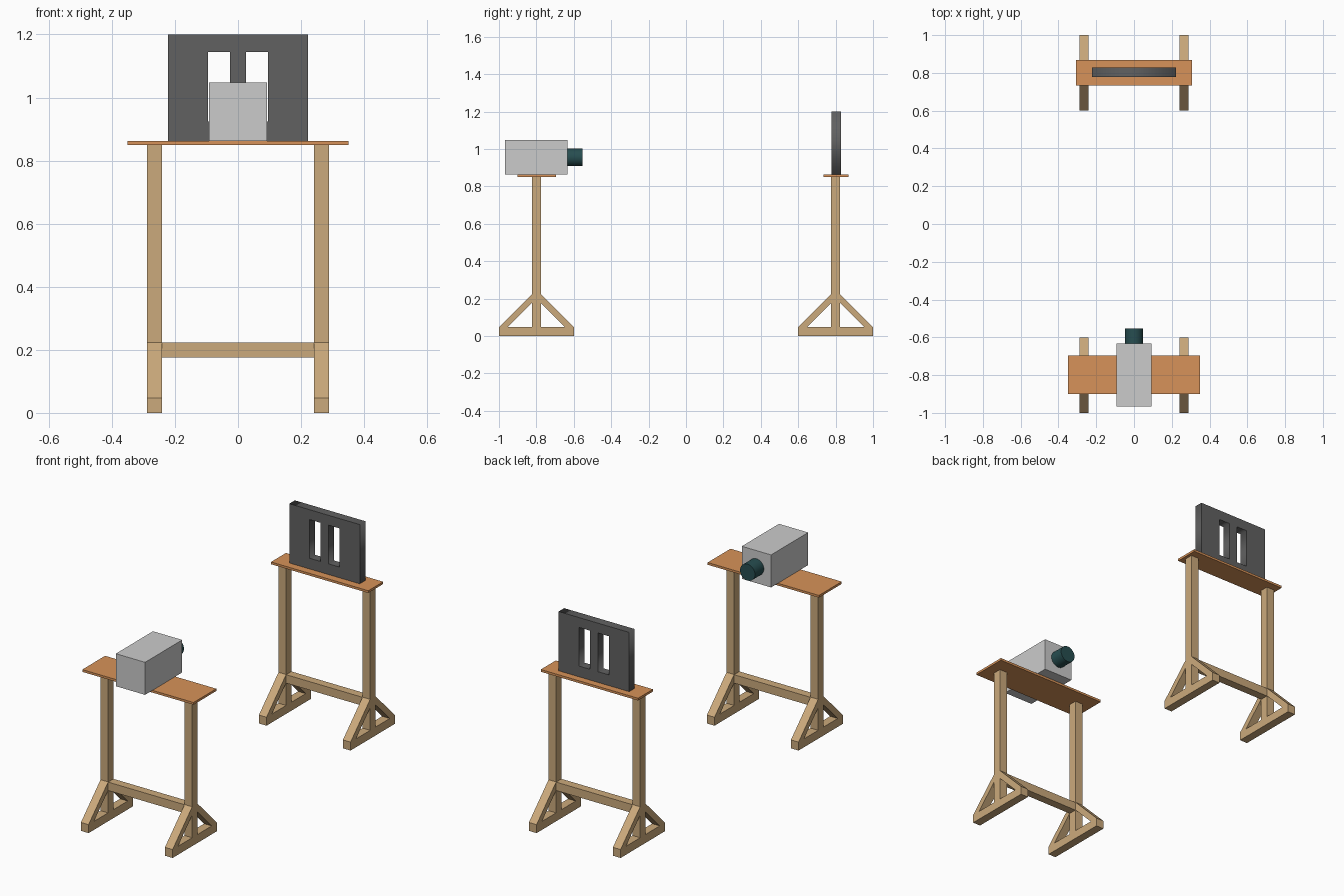
import bpy, bmesh, math

if "Cube" in bpy.data.objects:
    bpy.data.objects.remove(bpy.data.objects["Cube"])


def material(name, r, g, b):
    m = bpy.data.materials.new(name)
    m.diffuse_color = (r, g, b, 1)
    m.use_nodes = True
    m.node_tree.nodes["Principled BSDF"].inputs["Base Color"].default_value = m.diffuse_color
    return m


WOOD = material("pale_wood", 0.60, 0.40, 0.20)
BOARD = material("orange_board", 0.68, 0.29, 0.10)
DARK = material("dark_grey", 0.12, 0.12, 0.12)
TEAL = material("dark_teal", 0.02, 0.075, 0.08)


def finish(name, bm, mat=None):
    bmesh.ops.recalc_face_normals(bm, faces=bm.faces)
    me = bpy.data.meshes.new(name)
    bm.to_mesh(me)
    bm.free()
    ob = bpy.data.objects.new(name, me)
    bpy.context.collection.objects.link(ob)
    if mat:
        me.materials.append(mat)
    return ob


def box(name, x, y, z, mat=None):
    """Box from (min, max) pairs."""
    bm = bmesh.new()
    bmesh.ops.create_cube(bm, size=1)
    for v in bm.verts:
        v.co = [(r[0] + r[1]) / 2 + c * (r[1] - r[0]) for c, r in zip(v.co, (x, y, z))]
    return finish(name, bm, mat)


def side_prism(name, outline, x, mat):
    """(y, z) outline extruded along x."""
    bm = bmesh.new()
    face = bm.faces.new([bm.verts.new((x[0], py, pz)) for py, pz in outline])
    ext = bmesh.ops.extrude_face_region(bm, geom=[face])["geom"]
    verts = [v for v in ext if isinstance(v, bmesh.types.BMVert)]
    bmesh.ops.translate(bm, vec=(x[1] - x[0], 0, 0), verts=verts)
    return finish(name, bm, mat)


T = 0.048            # timber thickness
H = T / 2
POST_X = 0.2645
TOP_Z = 0.85
BOARD_Z = (TOP_Z, 0.863)


def trestle(prefix, cy):
    for side, sx in (("left", -POST_X), ("right", POST_X)):
        x = (sx - H, sx + H)
        box(f"{prefix}_{side}_foot", x, (cy - 0.2, cy + 0.2), (0, T), WOOD)
        box(f"{prefix}_{side}_post", x, (cy - H, cy + H), (T, TOP_Z), WOOD)
        # Diagonal braces before and behind the post
        for end, s in (("front", -1), ("back", 1)):
            outline = [(cy + s * a, b) for a, b in
                       ((0.2, T), (H, T + 0.176), (H, T + 0.128), (0.152, T))]
            side_prism(f"{prefix}_{side}_{end}_brace", outline, x, WOOD)
    box(f"{prefix}_crossbar", (H - POST_X, POST_X - H), (cy - H, cy + H), (0.175, 0.223), WOOD)


# Two trestles with their table boards
trestle("near", -0.8)
trestle("far", 0.8)
box("near_board", (-0.35, 0.35), (-0.9, -0.695), BOARD_Z, BOARD)
box("far_board", (-0.306, 0.306), (0.734, 0.868), BOARD_Z, BOARD)

# Projector body and lens
box("projector_body", (-0.092, 0.092), (-0.967, -0.633), (0.863, 1.048))
bpy.ops.mesh.primitive_cylinder_add(vertices=32, radius=0.047, depth=0.08,
                                    location=(0, -0.593, 0.955),
                                    rotation=(math.pi / 2, 0, 0))
lens = bpy.context.object
lens.name = "projector_lens"
lens.data.materials.append(TEAL)
bpy.ops.object.shade_smooth_by_angle(angle=math.radians(30))

# Slotted panel: filled outline with two holes
curve = bpy.data.curves.new("slotted_panel", "CURVE")
curve.dimensions = "2D"
curve.fill_mode = "BOTH"
curve.extrude = 0.025
for x0, x1, z0, z1 in ((-0.222, 0.222, 0.863, 1.2),
                       (-0.095, -0.026, 0.924, 1.144),
                       (0.026, 0.095, 0.924, 1.144)):
    sp = curve.splines.new("POLY")
    sp.points.add(3)
    for p, (px, pz) in zip(sp.points, ((x0, z0), (x1, z0), (x1, z1), (x0, z1))):
        p.co = (px, pz, 0, 1)
    sp.use_cyclic_u = True
curve.materials.append(DARK)
panel = bpy.data.objects.new("slotted_panel", curve)
panel.location = (0, 0.803, 0)
panel.rotation_euler = (math.pi / 2, 0, 0)
bpy.context.collection.objects.link(panel)
bpy.ops.object.select_all(action="DESELECT")
panel.select_set(True)
bpy.context.view_layer.objects.active = panel
bpy.ops.object.convert(target="MESH")
